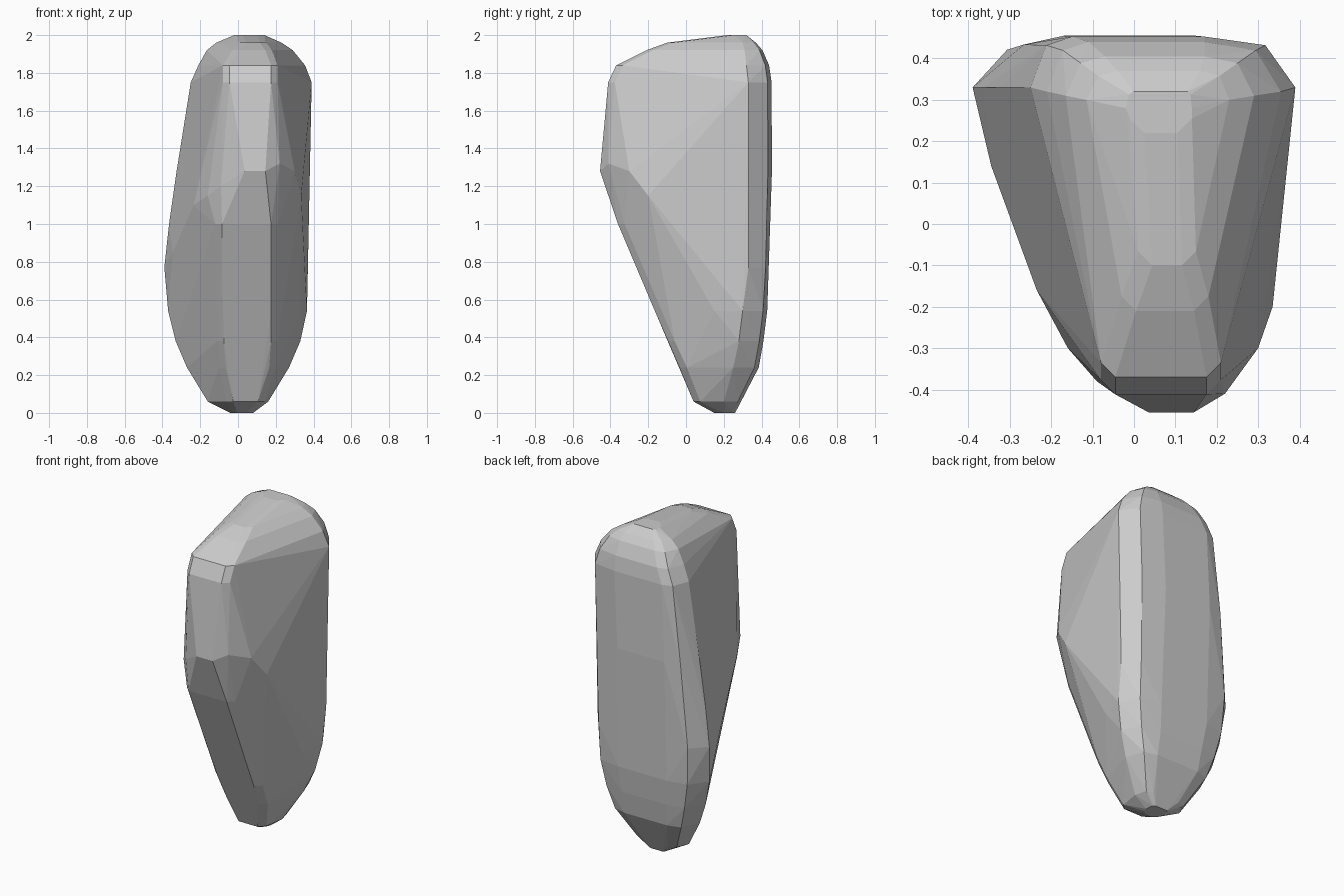
import bpy, bmesh

# Cross-sections of the boulder, bottom to top:
# z, left x, right x, side y, back y, back x range, front x range, front y
RINGS = [
    (0.00, -.04, .08, .20, .26, -.02, .06, -.02, .06, .15),
    (0.06, -.16, .16, .20, .29, -.08, .10, -.05, .13, .04),
    (0.24, -.27, .27, .25, .385, -.14, .15, -.09, .19, -.03),
    (0.38, -.33, .33, .28, .41, -.15, .15, -.10, .20, -.095),
    (0.54, -.37, .365, .30, .43, -.17, .16, -.10, .20, -.165),
    (0.77, -.39, .37, .33, .44, -.17, .16, -.11, .20, -.26),
    (1.00, -.365, .375, .33, .445, -.17, .16, -.11, .20, -.36),
    (1.28, -.325, .38, .33, .455, -.17, .15, .01, .17, -.455),
    (1.75, -.25, .39, .33, .453, -.15, .17, -.07, .20, -.412),
    (1.84, -.21, .355, .32, .44, -.11, .17, -.07, .20, -.37),
    (1.92, -.165, .29, .31, .405, -.07, .17, -.02, .17, -.21),
    (1.96, -.115, .23, .30, .37, -.04, .16, .02, .14, -.10),
    (2.00, -.02, .14, .28, .32, .00, .13, .00, .13, .22),
]
# Blunt shoulders on the two front flanks
SHOULDERS = [(.33, .15, .54), (.335, -.20, 1.15), (.30, -.30, 1.28), (.22, -.41, 1.32),
             (-.345, .14, .85), (-.235, -.16, 1.10), (-.16, -.30, 1.15), (-.09, -.38, 1.20)]


def ring_points(z, xl, xr, ys, yb, b0, b1, f0, f1, yf):
    yc = ys + .83 * (yb - ys)
    r = min(.025, .2 * (f1 - f0))      # rounding of the front corners
    outline = [(xl, ys), (xl + .38 * (b0 - xl), yc), (b0, yb), (b1, yb),
               (xr + .33 * (b1 - xr), yc), (xr, ys),
               (f1 + .4 * r, yf + 1.4 * r), (f1 - r, yf),
               (f0 + r, yf), (f0 - .4 * r, yf + 1.4 * r)]
    return [(x, y, z) for x, y in outline]


# Boulder: faceted convex shell around the sections
bm = bmesh.new()
for ring in RINGS:
    for p in ring_points(*ring):
        bm.verts.new(p)
for p in SHOULDERS:
    bm.verts.new(p)
hull = bmesh.ops.convex_hull(bm, input=bm.verts[:])
inner = {g for g in hull["geom_interior"] + hull["geom_unused"]
         if isinstance(g, bmesh.types.BMVert)}
bmesh.ops.delete(bm, geom=list(inner), context='VERTS')
bmesh.ops.dissolve_limit(bm, angle_limit=.03, verts=bm.verts[:], edges=bm.edges[:])
bmesh.ops.recalc_face_normals(bm, faces=bm.faces[:])

mesh = bpy.data.meshes.new("boulder")
bm.to_mesh(mesh)
bm.free()
boulder = bpy.data.objects.new("boulder", mesh)
bpy.context.collection.objects.link(boulder)
